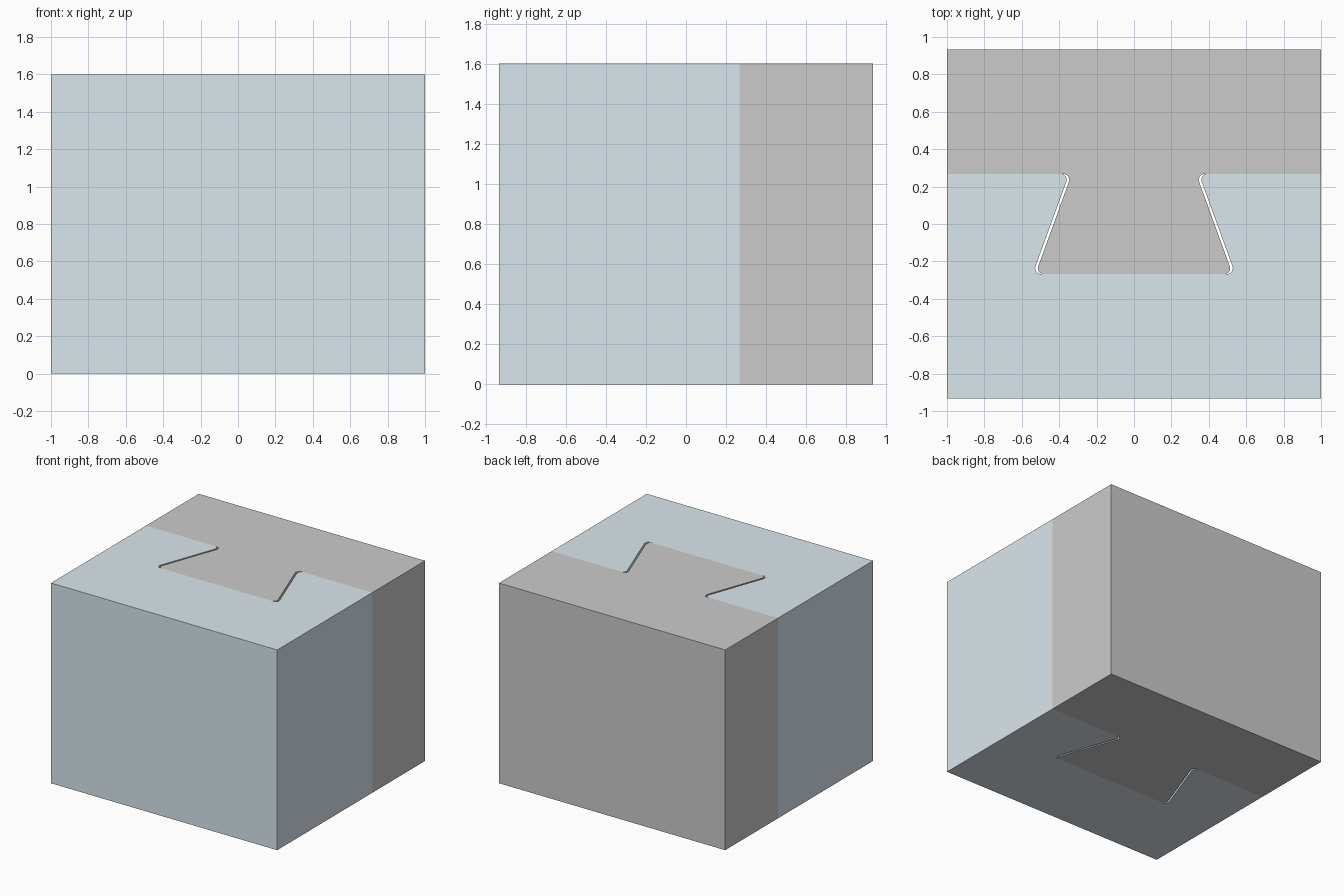
import bpy, bmesh, math
from mathutils import Vector

if "Cube" in bpy.data.objects:
    bpy.data.objects.remove(bpy.data.objects["Cube"])

HEIGHT, HALF_Y, STEP = 1.6, 0.933, 0.267
RADIUS, GAP = 0.03, 0.007


def fillet(prev, corner, nxt, radius, segs=8):
    """Points of a round arc replacing a sharp profile corner."""
    p, c, n = Vector(prev), Vector(corner), Vector(nxt)
    a, b = (p - c).normalized(), (n - c).normalized()
    half = a.angle(b) / 2
    center = c + (a + b).normalized() * radius / math.sin(half)
    start = c + a * radius / math.tan(half) - center
    end = c + b * radius / math.tan(half) - center
    sweep = start.angle(end)
    return [center + (start * math.sin((1 - t) * sweep) + end * math.sin(t * sweep)) / math.sin(sweep)
            for t in (i / segs for i in range(segs + 1))]


def joint_line(shift):
    """Left-to-right dovetail outline; shift widens (+) or narrows (-) the tail."""
    neck, base = 0.340 + shift, 0.534 + shift
    side, n, b, mid = (1, STEP), (neck, STEP), (base, -STEP), (0, -STEP)
    right = fillet(mid, b, n, RADIUS) + fillet(b, n, side, RADIUS) + [Vector(side)]
    return [Vector((-p.x, p.y)) for p in reversed(right)] + right


def extrude_profile(name, points):
    bm = bmesh.new()
    face = bm.faces.new([bm.verts.new((p[0], p[1], 0)) for p in points])
    result = bmesh.ops.extrude_face_region(bm, geom=[face])
    top = [v for v in result["geom"] if isinstance(v, bmesh.types.BMVert)]
    bmesh.ops.translate(bm, verts=top, vec=(0, 0, HEIGHT))
    bmesh.ops.recalc_face_normals(bm, faces=bm.faces)
    mesh = bpy.data.meshes.new(name)
    bm.to_mesh(mesh)
    bm.free()
    obj = bpy.data.objects.new(name, mesh)
    bpy.context.collection.objects.link(obj)
    bpy.context.view_layer.objects.active = obj
    obj.select_set(True)
    bpy.ops.object.shade_smooth_by_angle(angle=math.radians(30))
    obj.select_set(False)
    return obj


# Back block with the dovetail tongue
extrude_profile("dovetail_tongue_block", joint_line(-GAP) + [(1, HALF_Y), (-1, HALF_Y)])

# Front block with the matching socket
socket = extrude_profile("dovetail_socket_block", joint_line(GAP) + [(1, -HALF_Y), (-1, -HALF_Y)])
blue = bpy.data.materials.new("pale_blue")
blue.diffuse_color = (0.70, 0.80, 0.85, 1)
blue.use_nodes = True
blue.node_tree.nodes["Principled BSDF"].inputs["Base Color"].default_value = blue.diffuse_color
socket.data.materials.append(blue)
